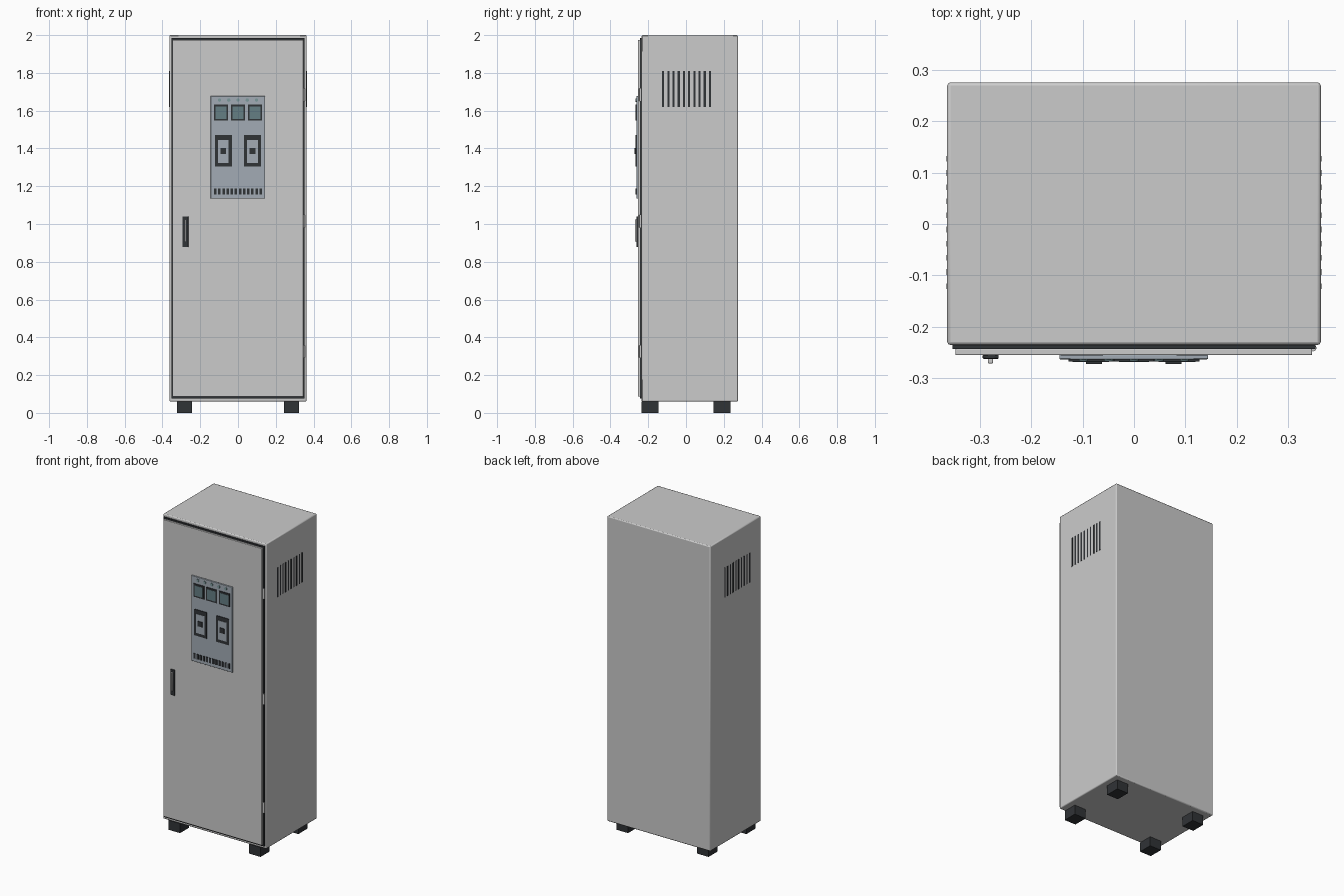
import bpy, math

if "Cube" in bpy.data.objects:
    bpy.data.objects.remove(bpy.data.objects["Cube"])


def material(name, rgb):
    m = bpy.data.materials.new(name)
    m.diffuse_color = (*rgb, 1)
    m.use_nodes = True
    m.node_tree.nodes["Principled BSDF"].inputs["Base Color"].default_value = m.diffuse_color
    return m


DARK = material("dark_plastic", (0.03, 0.033, 0.037))
PANEL = material("panel_blue_grey", (0.36, 0.41, 0.46))
SCREEN = material("screen_teal", (0.13, 0.21, 0.23))
LAMP = material("lamp_teal", (0.2, 0.32, 0.33))


def box(name, x, y, z, mat=None, bevel=0.0, segments=2):
    """Box from (min, max) ranges."""
    lo, hi = zip(x, y, z)
    bpy.ops.mesh.primitive_cube_add(size=1, location=[(a + b) / 2 for a, b in zip(lo, hi)])
    ob = bpy.context.object
    ob.name = name
    ob.scale = [b - a for a, b in zip(lo, hi)]
    bpy.ops.object.transform_apply(location=False, rotation=False, scale=True)
    if mat:
        ob.data.materials.append(mat)
    if bevel:
        mod = ob.modifiers.new("bevel", 'BEVEL')
        mod.width, mod.segments = bevel, segments
        bpy.ops.object.shade_smooth_by_angle()
    return ob


def span(c, w):
    return (c - w / 2, c + w / 2)


def cylinder(name, loc, r, depth, mat=None, rot=(0, 0, 0)):
    bpy.ops.mesh.primitive_cylinder_add(vertices=20, radius=r, depth=depth, location=loc, rotation=rot)
    ob = bpy.context.object
    ob.name = name
    if mat:
        ob.data.materials.append(mat)
    bpy.ops.object.shade_smooth_by_angle()
    return ob


# Cabinet, door seal and door
box("cabinet_body", (-0.363, 0.363), (-0.235, 0.275), (0.06, 2.0), bevel=0.006)
box("door_seal", (-0.353, 0.353), (-0.243, -0.233), (0.077, 1.984), DARK)
box("door", (-0.347, 0.346), (-0.255, -0.242), (0.086, 1.975), bevel=0.002)

# Hinges on the right edge of the door
for z in (0.325, 1.015, 1.685):
    cylinder("hinge", (0.348, -0.241, z), 0.0065, 0.066)

# Feet
for x in (-0.283, 0.283):
    for y in (-0.19, 0.19):
        box("foot", span(x, 0.08), span(y, 0.09), (0, 0.061), DARK)

# Side ventilation slots
for side in (-1, 1):
    for i in range(10):
        box("vent_slot", span(side * 0.362, 0.004), span(0.003 + (i - 4.5) * 0.0275, 0.011),
            (1.62, 1.81), DARK)

# Door handle
box("handle_plate", (-0.294, -0.263), (-0.262, -0.254), (0.877, 1.04), DARK, 0.002)
box("handle_grip", (-0.284, -0.274), (-0.271, -0.261), (0.907, 1.025), bevel=0.002)

# Control panel plate
box("control_panel", (-0.145, 0.144), (-0.263, -0.254), (1.134, 1.677), PANEL, 0.002)

# Indicator lamps
for i in range(5):
    cylinder("indicator_lamp", ((i - 2) * 0.049, -0.264, 1.656), 0.009, 0.005, LAMP,
             (math.pi / 2, 0, 0))

# Meters
for i in range(3):
    x = (i - 1) * 0.09
    box("meter_frame", span(x, 0.075), (-0.267, -0.262), (1.548, 1.632), DARK)
    box("meter_screen", span(x, 0.059), (-0.2685, -0.266), (1.557, 1.622), SCREEN)

# Breakers
for x in (-0.078, 0.077):
    box("breaker_bezel", span(x, 0.09), (-0.267, -0.262), (1.304, 1.47), DARK)
    box("breaker_face", span(x, 0.058), (-0.2685, -0.266), (1.323, 1.444), PANEL)
    box("breaker_switch", span(x, 0.031), (-0.272, -0.268), (1.37, 1.402), DARK)

# Row of small terminals
for i in range(12):
    box("terminal", span((i - 5.5) * 0.0218, 0.013), (-0.2665, -0.262), (1.155, 1.187), DARK)
